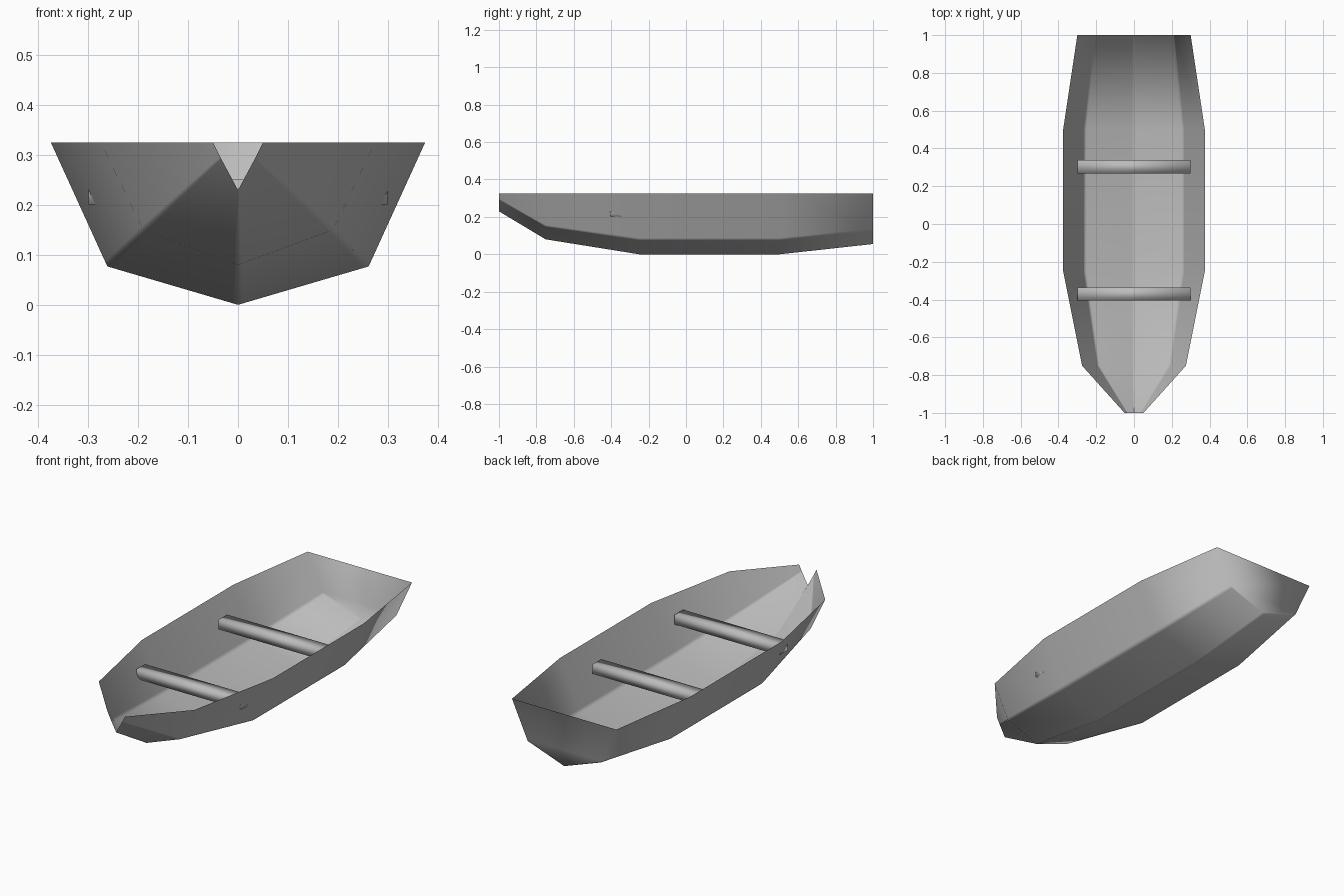
import bpy, bmesh
from mathutils import Vector

if "Cube" in bpy.data.objects:
    bpy.data.objects.remove(bpy.data.objects["Cube"])

grey = bpy.data.materials.new("boat grey")
grey.diffuse_color = (0.5, 0.5, 0.5, 1)
grey.use_nodes = True
grey.node_tree.nodes["Principled BSDF"].inputs["Base Color"].default_value = grey.diffuse_color


def finish(bm, name):
    mesh = bpy.data.meshes.new(name)
    for f in bm.faces:
        f.smooth = True
    bm.to_mesh(mesh)
    bm.free()
    mesh.materials.append(grey)
    obj = bpy.data.objects.new(name, mesh)
    bpy.context.collection.objects.link(obj)
    return obj


# Hull stations, bow to stern: y, rim x, chine x, chine z, keel z
RIM = 0.325
stations = [
    (-1.00, 0.05, 0.035, 0.295, 0.23),
    (-0.75, 0.275, 0.19, 0.15, 0.08),
    (-0.25, 0.375, 0.262, 0.077, 0.0),
    (0.50, 0.375, 0.262, 0.077, 0.0),
    (1.00, 0.30, 0.21, 0.13, 0.055),
]


def section(y, rx, cx, cz, kz):
    # Half profile with tight support points beside chine and keel
    rim, chine, keel = Vector((rx, y, RIM)), Vector((cx, y, cz)), Vector((0, y, kz))
    half = [rim, chine.lerp(rim, 0.04), chine, chine.lerp(keel, 0.04),
            keel.lerp(chine, 0.04)]
    return half + [keel] + [Vector((-p.x, p.y, p.z)) for p in reversed(half)]


# Hull: single-skin shell, open notch at the bow, closed transom
bm = bmesh.new()
rings = [[bm.verts.new(p) for p in section(*s)] for s in stations]
for a, b in zip(rings, rings[1:]):
    for j in range(len(a) - 1):
        bm.faces.new((a[j], a[j + 1], b[j + 1], b[j]))
bm.faces.new(rings[-1])
finish(bm, "hull")

# Bench seats: softly shaded planks
for name, y in (("front_seat", -0.37), ("rear_seat", 0.303)):
    bm = bmesh.new()
    bmesh.ops.create_cube(bm, size=1)
    for v in bm.verts:
        v.co = (v.co.x * 0.6, v.co.y * 0.07 + y, v.co.z * 0.05 + 0.226)
    finish(bm, name)
